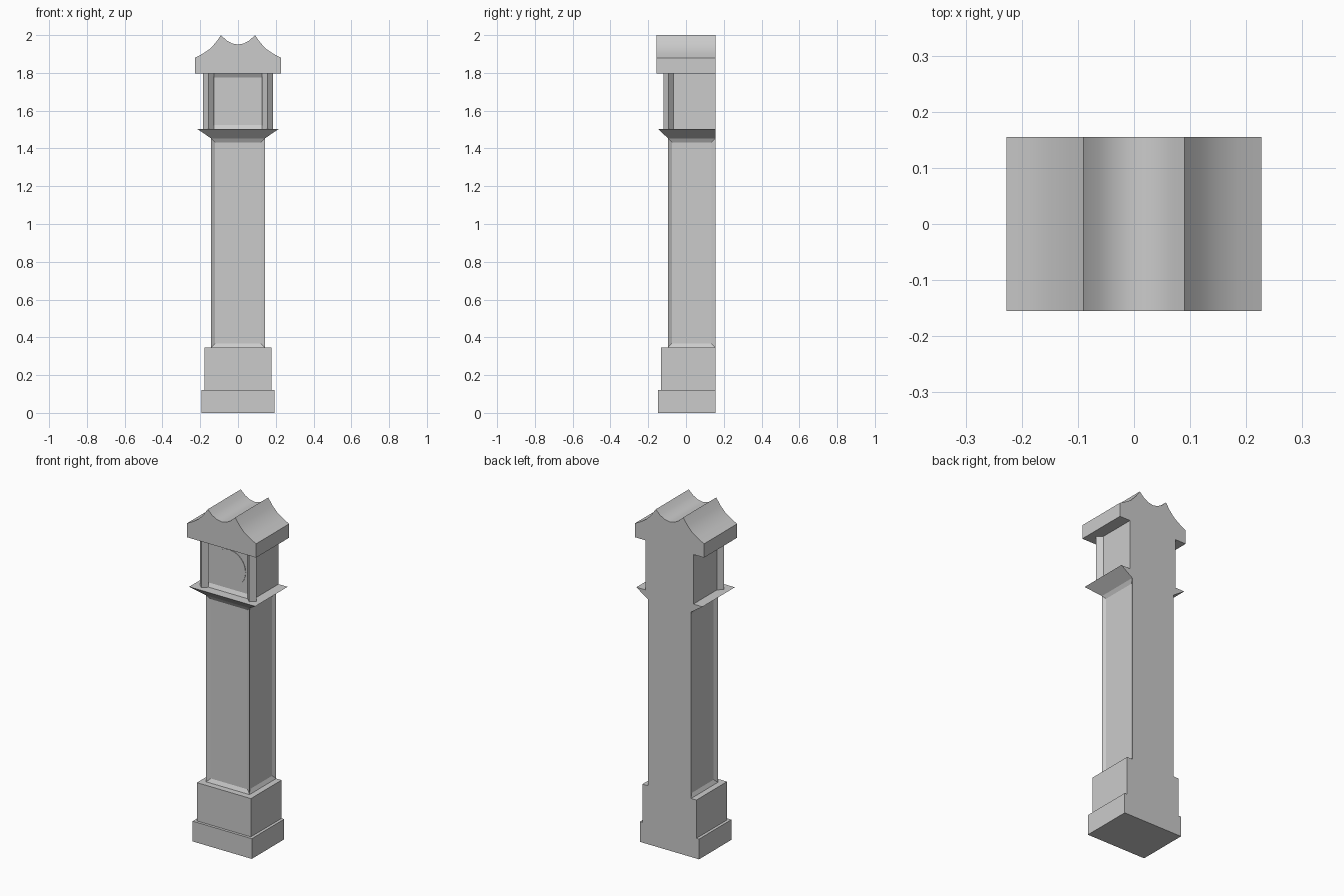
import bpy, bmesh, math
from mathutils import Matrix, Vector

if "Cube" in bpy.data.objects:
    bpy.data.objects.remove(bpy.data.objects["Cube"], do_unlink=True)

BACK = 0.155
FRONT_DIR = Vector((0, -1, 0))
SIDE_DIRS = [Vector((1, 0, 0)), Vector((-1, 0, 0))]

# One plain grey for the whole case
grey = bpy.data.materials.new("plain_grey")
grey.use_nodes = True
COLOUR = (0.6, 0.6, 0.6, 1)
grey.diffuse_color = COLOUR
grey.node_tree.nodes["Principled BSDF"].inputs["Base Color"].default_value = COLOUR


def finish(name, bm, smooth=False):
    bmesh.ops.recalc_face_normals(bm, faces=bm.faces)
    mesh = bpy.data.meshes.new(name)
    bm.to_mesh(mesh)
    bm.free()
    mesh.materials.append(grey)
    obj = bpy.data.objects.new(name, mesh)
    bpy.context.collection.objects.link(obj)
    if smooth:
        bpy.ops.object.select_all(action="DESELECT")
        obj.select_set(True)
        bpy.context.view_layer.objects.active = obj
        bpy.ops.object.shade_smooth_by_angle(angle=math.radians(30))
    return obj


def block(name, half_w, front, z0, z1, top_half_w=None, top_front=None, recess=()):
    """Box flush with the back plane; may flare upward and have recessed panels."""
    bm = bmesh.new()
    bmesh.ops.create_cube(bm, size=2)
    for v in bm.verts:
        upper = v.co.z > 0
        w = top_half_w if upper and top_half_w else half_w
        f = top_front if upper and top_front else front
        v.co = (v.co.x * w, BACK if v.co.y > 0 else f, z1 if upper else z0)
    bm.normal_update()
    panels = [f for f in bm.faces if any(f.normal.dot(d) > 0.9 for d in recess)]
    if panels:
        bmesh.ops.inset_individual(bm, faces=panels, thickness=0.03, depth=-0.012)
    return finish(name, bm)


# Plinth, trunk and flared collar
block("base", 0.194, -0.148, 0, 0.12)
block("plinth", 0.177, -0.132, 0.12, 0.347)
block("trunk", 0.142, -0.095, 0.347, 1.453, recess=[FRONT_DIR] + SIDE_DIRS)
block("collar", 0.142, -0.095, 1.453, 1.504, top_half_w=0.217, top_front=-0.148)

# Head with recessed front panel
block("head", 0.157, -0.092, 1.504, 1.798, recess=[FRONT_DIR])

# Thin round dial on the panel
bm = bmesh.new()
bmesh.ops.create_cone(bm, cap_ends=True, segments=32, radius1=0.107, radius2=0.107, depth=0.006,
                      matrix=Matrix.Translation((0, -0.08, 1.65)) @ Matrix.Rotation(math.pi / 2, 4, "X"))
finish("dial", bm)

# Diamond-section columns on the front corners of the head
for name, side in (("left_column", 1), ("right_column", -1)):
    bm = bmesh.new()
    ring = [bm.verts.new((side * 0.157 + 0.029 * math.cos(a), -0.092 + 0.027 * math.sin(a), 1.504))
            for a in (i * math.pi / 2 for i in range(4))]
    face = bm.faces.new(ring)
    ext = bmesh.ops.extrude_face_region(bm, geom=[face])
    bmesh.ops.translate(bm, vec=(0, 0, 0.294),
                        verts=[v for v in ext["geom"] if isinstance(v, bmesh.types.BMVert)])
    finish(name, bm)

# Hood: scrolled profile run front to back
half = [(0.227, 1.798), (0.227, 1.88), (0.186, 1.902), (0.15, 1.926), (0.118, 1.96),
        (0.09, 2.0), (0.062, 1.973), (0.032, 1.956)]
outline = half + [(0, 1.95)] + [(-x, z) for x, z in reversed(half)]
bm = bmesh.new()
face = bm.faces.new([bm.verts.new((x, -BACK, z)) for x, z in outline])
ext = bmesh.ops.extrude_face_region(bm, geom=[face])
bmesh.ops.translate(bm, vec=(0, 2 * BACK, 0),
                    verts=[v for v in ext["geom"] if isinstance(v, bmesh.types.BMVert)])
finish("hood", bm, smooth=True)
